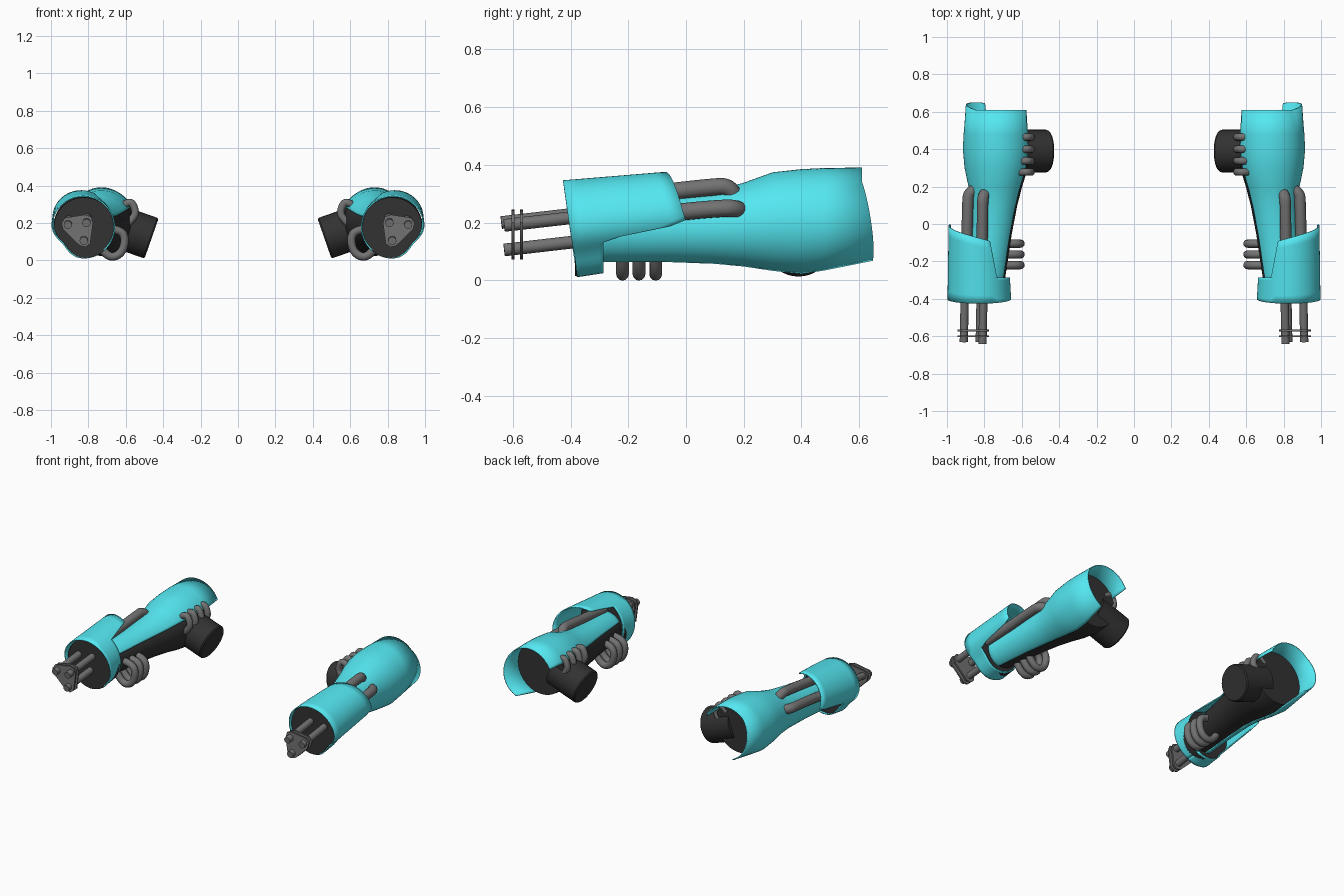
import bpy, bmesh
from math import sin, cos, radians, pi, exp
from mathutils import Vector

if "Cube" in bpy.data.objects:
    bpy.data.objects.remove(bpy.data.objects["Cube"])


def material(name, rgb):
    m = bpy.data.materials.new(name)
    m.diffuse_color = (*rgb, 1)
    m.use_nodes = True
    m.node_tree.nodes["Principled BSDF"].inputs["Base Color"].default_value = m.diffuse_color
    return m


CYAN = material("cyan", (0.09, 0.8, 0.88))
DARK = material("dark", (0.032, 0.032, 0.032))
GREY = material("grey", (0.17, 0.17, 0.17))


def finish(ob, mat, thickness=0):
    """Smooth, colour and mirror a part onto the other arm."""
    bpy.ops.object.select_all(action='DESELECT')
    ob.select_set(True)
    bpy.context.view_layer.objects.active = ob
    if ob.type == 'CURVE':
        bpy.ops.object.convert(target='MESH')
        ob = bpy.context.object
    ob.data.materials.clear()
    ob.data.materials.append(mat)
    bpy.ops.object.shade_smooth_by_angle(angle=radians(35))
    if thickness:
        s = ob.modifiers.new("thickness", 'SOLIDIFY')
        s.thickness, s.offset = thickness, -1
    ob.modifiers.new("mirror", 'MIRROR').use_mirror_merge = False


def grid(name, rows, mat, closed=False, caps=False, thickness=0):
    """Skin a list of equally long point rows."""
    bm = bmesh.new()
    vs = [[bm.verts.new(p) for p in r] for r in rows]
    n = len(rows[0])
    for a, b in zip(vs, vs[1:]):
        for i in range(n if closed else n - 1):
            j = (i + 1) % n
            bm.faces.new((a[i], a[j], b[j], b[i]))
    if caps:
        bm.faces.new(vs[0])
        bm.faces.new(vs[-1])
    bmesh.ops.recalc_face_normals(bm, faces=bm.faces)
    # open shells: make normals point away from the shell's axis
    if not caps:
        bm.faces.ensure_lookup_table()
        f = bm.faces[len(bm.faces) // 2 + n // 2]
        mid = sum((Vector(p) for r in rows for p in r), Vector()) / (len(rows) * n)
        d = f.calc_center_median() - mid
        d.y = 0
        if f.normal.dot(d) < 0:
            bmesh.ops.reverse_faces(bm, faces=bm.faces)
    me = bpy.data.meshes.new(name)
    bm.to_mesh(me)
    bm.free()
    ob = bpy.data.objects.new(name, me)
    bpy.context.collection.objects.link(ob)
    finish(ob, mat, thickness)


def hose(name, pts, r, mat=GREY, smooth=True):
    cu = bpy.data.curves.new(name, 'CURVE')
    cu.dimensions, cu.bevel_depth, cu.bevel_resolution = '3D', r, 4
    cu.use_fill_caps = True
    sp = cu.splines.new('NURBS' if smooth else 'POLY')
    sp.points.add(len(pts) - 1)
    for p, co in zip(sp.points, pts):
        p.co = (*co, 1)
    if smooth:
        sp.use_endpoint_u, sp.order_u, sp.resolution_u = True, 3, 6
    ob = bpy.data.objects.new(name, cu)
    bpy.context.collection.objects.link(ob)
    finish(ob, mat)


def ring_point(x, z, r, deg, y):
    return (x + r * cos(radians(deg)), y, z + r * sin(radians(deg)))


def lerp(a, b, t):
    return a + (b - a) * t


# Forearm sections: y, centre x, centre z, radius
ARM = [(-0.36, 0.795, 0.165, 0.106), (-0.27, 0.785, 0.167, 0.108),
       (-0.05, 0.762, 0.176, 0.118), (0.10, 0.745, 0.182, 0.13),
       (0.20, 0.737, 0.19, 0.148), (0.30, 0.732, 0.2, 0.174),
       (0.40, 0.73, 0.2, 0.185), (0.48, 0.73, 0.208, 0.181),
       (0.61, 0.73, 0.222, 0.169)]

# Dark core of the forearm
core = [[ring_point(x, z, r - 0.009, i * 10, y) for i in range(36)]
        for y, x, z, r in ARM[:-1]]
grid("forearm_core", core, DARK, closed=True, caps=True)

# Cyan forearm shell, open towards the inner underside
shell = []
for k, (y, x, z, r) in enumerate(ARM):
    row = []
    for i in range(41):
        a = lerp(-74 if k < 8 else -66, lerp(145, 156, k / 8), i / 40)
        lip = 0.04 * max(0, cos(radians(a + 45))) if k == 8 else 0
        row.append(ring_point(x, z, r, a, y + lip))
    shell.append(row)
grid("forearm_shell", shell, CYAN, thickness=0.007)


def flat(a):
    """The shroud section is flattened on its lower outer side."""
    a = (a + 180) % 360 - 180
    return 1 - 0.17 * exp(-((a + 40) / 28) ** 2)


# Cyan muzzle shroud: full collar plus a long hood over the hoses
def shroud_point(deg, y):
    t = (y + 0.42) / 0.4
    return ring_point(lerp(0.828, 0.836, t), lerp(0.175, 0.222, t),
                      lerp(0.172, 0.158, t) * flat(deg), deg, y)


def front_y(a):
    return -0.402 - 0.024 * sin(radians(a))


angles = [-120 + 6 * i for i in range(61)]
back_y = []
for a in angles:
    hood = -0.09 * (a + 8) / 120
    s = min(1, max(0, (a + 22) / 14)) * min(1, max(0, (126 - a) / 12))
    s = s * s * (3 - 2 * s)
    back_y.append(lerp(-0.285, hood, s))
shroud = [[shroud_point(a, lerp(front_y(a), b, k / 8)) for a, b in zip(angles, back_y)]
          for k in range(9)]
grid("muzzle_shroud", shroud, CYAN, thickness=0.007)

# Dark disc closing the front of the shroud
disc = [[ring_point(0.824, 0.175 + (y + 0.385) * 0.1, 0.162 * flat(i * 7.5), i * 7.5, y)
         for i in range(48)] for y in (-0.385, -0.3)]
grid("muzzle_disc", disc, DARK, closed=True, caps=True)

# Three barrels
SLOPE = Vector((-0.02, 1, 0.115))
barrels = [Vector((0.81, -0.64, 0.2)), Vector((0.91, -0.63, 0.19)),
           Vector((0.825, -0.63, 0.105))]
for b in barrels:
    hose("barrel", [b, b + SLOPE * 0.28], 0.022, smooth=False)

# Thin plates tying the barrels together
outline = [(0.775, 0.2), (0.785, 0.235), (0.82, 0.245), (0.925, 0.228), (0.945, 0.2),
           (0.935, 0.165), (0.845, 0.078), (0.815, 0.072), (0.79, 0.09)]
for y in (-0.6, -0.57):
    grid("barrel_plate", [[(x, y + d, z) for x, z in outline] for d in (-0.005, 0.005)],
         GREY, closed=True, caps=True)

# Two feed hoses bending into the forearm
hose("upper_feed_hose", [(0.818, -0.38, 0.268), (0.812, -0.1, 0.302), (0.81, 0.07, 0.321),
                         (0.808, 0.165, 0.328), (0.78, 0.175, 0.26)], 0.03)
hose("lower_feed_hose", [(0.905, -0.38, 0.2), (0.893, -0.1, 0.228), (0.89, 0.08, 0.247),
                         (0.885, 0.19, 0.252), (0.80, 0.195, 0.23)], 0.03)

# Three looped hoses under the front of the forearm
for y in (-0.105, -0.163, -0.22):
    hose("under_hose", [(0.70, y, 0.17), (0.625, y, 0.165), (0.60, y, 0.11),
                        (0.625, y, 0.03), (0.70, y, 0.013), (0.74, y, 0.08)], 0.022)

# Elbow joint peg, pointing inward and down
axis = Vector((0.944, 0, 0.33))
side = Vector((-0.33, 0, 0.944))
end = Vector((0.462, 0.39, 0.118))
peg = [[end + axis * d + side * (r * cos(i * pi / 18)) + Vector((0, r * sin(i * pi / 18), 0))
        for i in range(36)] for d, r in ((0, 0.108), (0.008, 0.114), (0.22, 0.114))]
grid("joint_peg", peg, DARK, closed=True, caps=True)

# Four short hoses from the shell edge to the peg
for y in (0.278, 0.337, 0.4, 0.465):
    hose("joint_hose", [(0.63, y, 0.28), (0.58, y, 0.325), (0.55, y, 0.28),
                        (0.55, y, 0.23), (0.60, y, 0.19)], 0.02)
